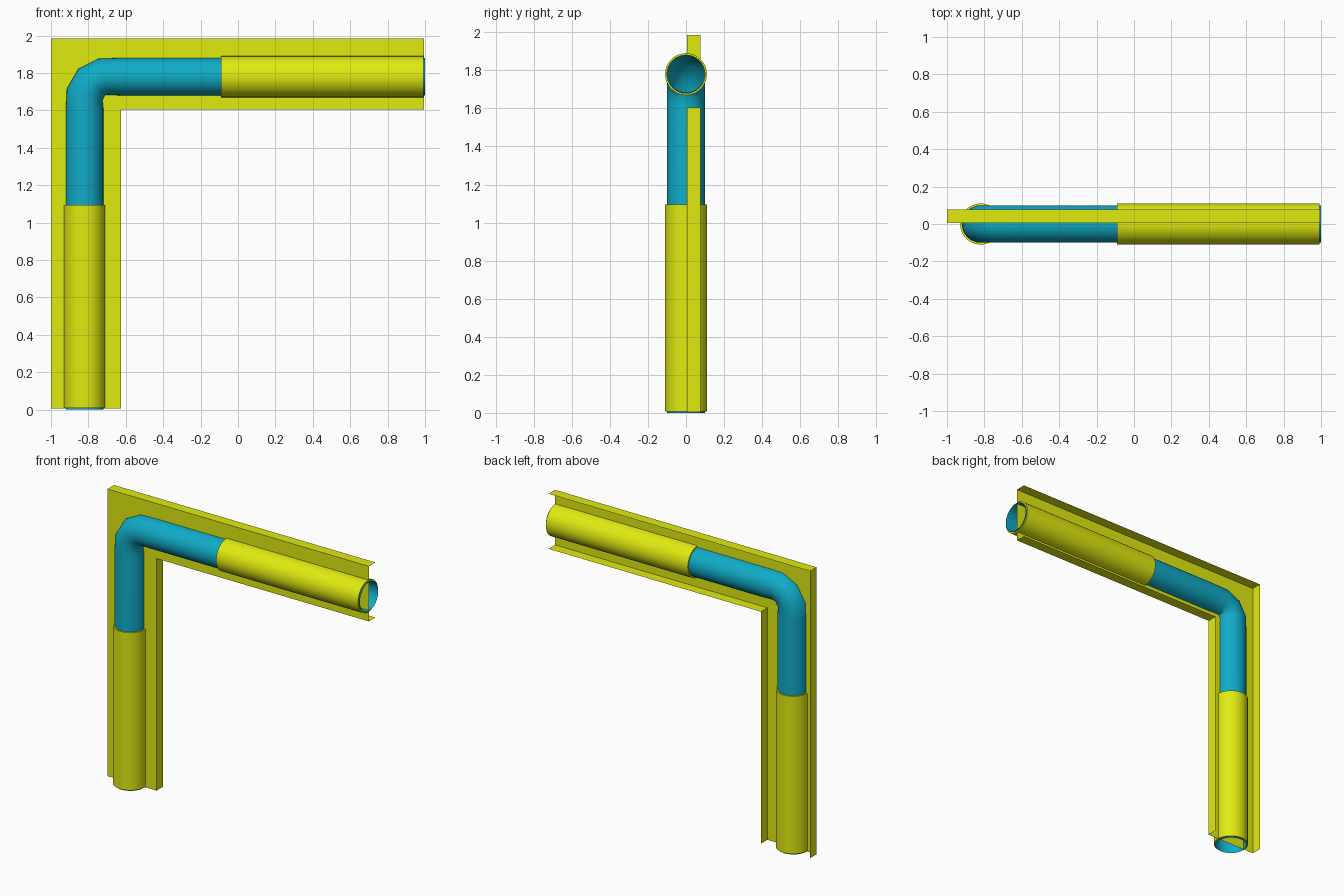
import bpy, bmesh, math
from mathutils import Vector

if "Cube" in bpy.data.objects:
    bpy.data.objects.remove(bpy.data.objects["Cube"])


def material(name, rgb):
    m = bpy.data.materials.new(name)
    m.diffuse_color = (*rgb, 1)
    m.use_nodes = True
    m.node_tree.nodes["Principled BSDF"].inputs["Base Color"].default_value = m.diffuse_color
    return m


YELLOW = material("yellow", (0.75, 0.83, 0.005))
BLUE = material("blue", (0.005, 0.41, 0.57))
SIDES = 32


def finish(name, bm, mat, smooth=False):
    mesh = bpy.data.meshes.new(name)
    bm.to_mesh(mesh)
    bm.free()
    mesh.materials.append(mat)
    obj = bpy.data.objects.new(name, mesh)
    bpy.context.collection.objects.link(obj)
    if smooth:
        bpy.ops.object.select_all(action='DESELECT')
        obj.select_set(True)
        bpy.context.view_layer.objects.active = obj
        bpy.ops.object.shade_smooth_by_angle(angle=math.radians(40))
    return obj


def tube(name, stations, mat):
    """Open tube in the xz plane; stations are (x, z, tilt in degrees, radius)."""
    bm = bmesh.new()
    rings = []
    for x, z, tilt, r in stations:
        t = math.radians(tilt)
        out = Vector((-math.cos(t), 0, math.sin(t)))
        ring = []
        for i in range(SIDES):
            a = math.tau * i / SIDES
            p = Vector((x, 0, z)) + r * (math.cos(a) * out + Vector((0, math.sin(a), 0)))
            ring.append(bm.verts.new(p))
        rings.append(ring)
    for a, b in zip(rings, rings[1:]):
        for i in range(SIDES):
            j = (i + 1) % SIDES
            bm.faces.new((a[i], b[i], b[j], a[j]))
    return finish(name, bm, mat, True)


# Bent pipe, open at both ends
PX, PZ, R = -0.82, 1.78, 0.1
tube("bent_pipe", [(PX, 0, 0, R), (PX, 1.61, 0, R), (PX, 1.686, 18, R),
                   (-0.782, 1.752, 45, R), (-0.72, PZ, 75, R),
                   (-0.63, PZ, 90, R), (1, PZ, 90, R)], BLUE)

# Sleeves with ring-shaped ends around both legs
S = 0.11
tube("lower_sleeve", [(PX, z, 0, r) for z, r in
                      ((0.008, R), (0.008, S), (1.095, S), (1.095, R))], YELLOW)
tube("upper_sleeve", [(x, PZ, 90, r) for x, r in
                      ((-0.09, R), (-0.09, S), (0.992, S), (0.992, R))], YELLOW)

# L-shaped sheet channel: web through the pipe axis, flanges folded backwards
Y0, Y1 = 0.006, 0.077
outer = [(-1, 0.005), (-1, 1.985), (0.995, 1.985)]
inner = [(-0.625, 0.005), (-0.625, 1.605), (0.995, 1.605)]
bm = bmesh.new()
fronts = [[bm.verts.new((x, Y0, z)) for x, z in path] for path in (outer, inner)]
backs = [[bm.verts.new((x, Y1, z)) for x, z in path] for path in (outer, inner)]
for k in range(2):
    for a, b in ((fronts[0], fronts[1]), (fronts[0], backs[0]), (fronts[1], backs[1])):
        bm.faces.new((a[k], a[k + 1], b[k + 1], b[k]))
bmesh.ops.recalc_face_normals(bm, faces=bm.faces)
finish("back_channel", bm, YELLOW)
